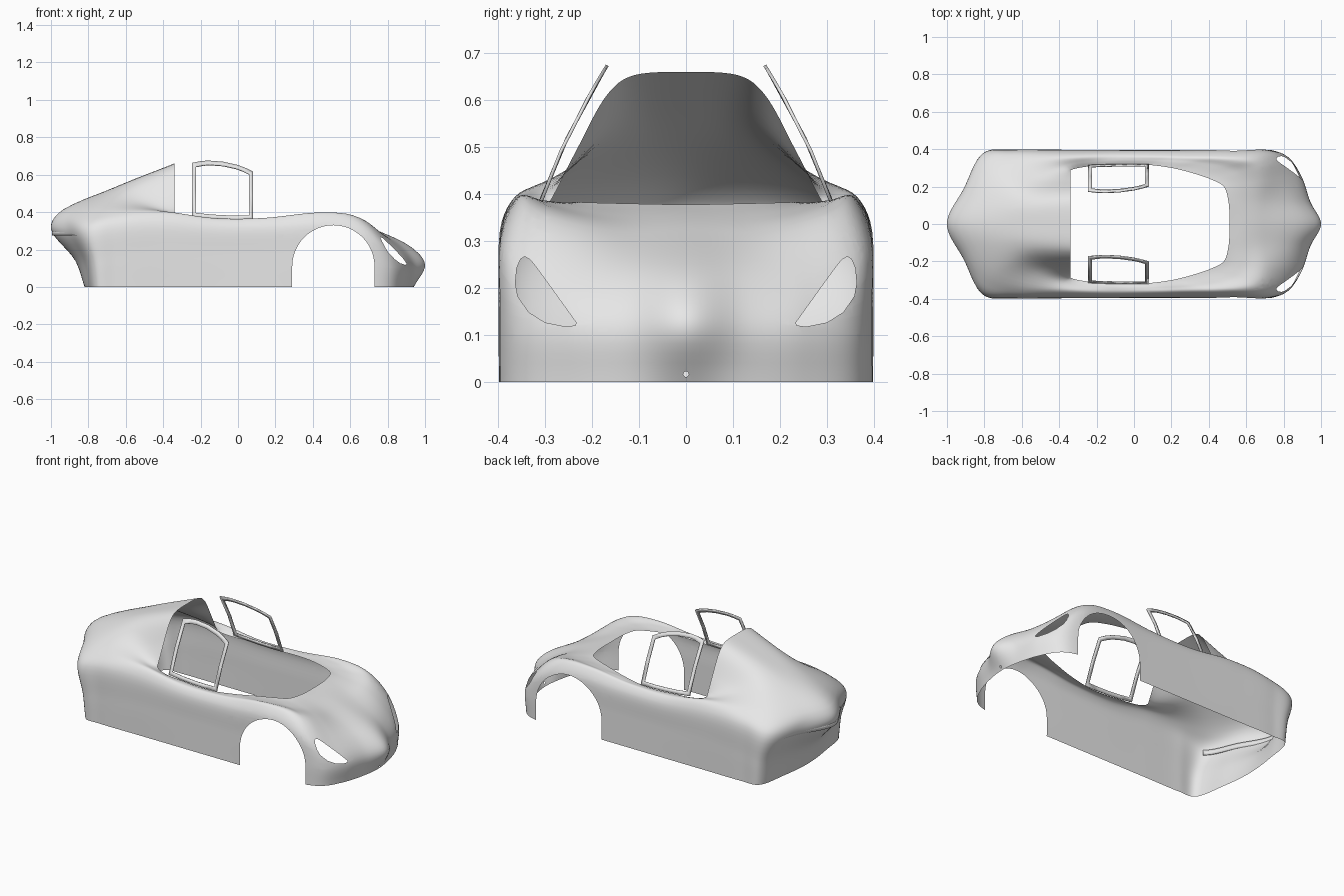
import bpy
import bmesh
import math
from mathutils import Vector

cube = bpy.data.objects.get("Cube")
if cube:
    bpy.data.objects.remove(cube, do_unlink=True)

# One plain colour for everything
grey = bpy.data.materials.new("light grey")
grey.use_nodes = True
colour = (0.8, 0.8, 0.8, 1)
grey.diffuse_color = colour
grey.node_tree.nodes["Principled BSDF"].inputs["Base Color"].default_value = colour


def make_object(name, bm, thickness=0):
    """Turn the left half into a mirrored, smooth-shaded object."""
    mesh = bpy.data.meshes.new(name)
    bm.to_mesh(mesh)
    bm.free()
    mesh.materials.append(grey)
    obj = bpy.data.objects.new(name, mesh)
    bpy.context.collection.objects.link(obj)
    mirror = obj.modifiers.new("Mirror", 'MIRROR')
    mirror.use_axis = (False, True, False)
    mirror.merge_threshold = 0.0005
    if thickness:
        solid = obj.modifiers.new("Solidify", 'SOLIDIFY')
        solid.thickness = thickness
        solid.offset = 0
    bpy.ops.object.select_all(action='DESELECT')
    bpy.context.view_layer.objects.active = obj
    obj.select_set(True)
    bpy.ops.object.shade_smooth_by_angle(angle=math.radians(40))
    return obj


def spline(points, steps):
    """Centripetal spline through all points but the first and last."""
    result = []
    for k in range(1, len(points) - 2):
        p = points[k - 1:k + 3]
        knots = [0.0]
        for a, b in zip(p, p[1:]):
            knots.append(knots[-1] + max((b - a).length, 0.0001) ** 0.5)
        for s in range(steps):
            t = knots[1] + (knots[2] - knots[1]) * s / steps
            level = p
            for width in (1, 2, 3):
                level = [a.lerp(b, (t - knots[i]) / (knots[i + width] - knots[i]))
                         if width != 2 else
                         a.lerp(b, (t - knots[i]) / (knots[i + 2] - knots[i]))
                         for i, (a, b) in enumerate(zip(level, level[1:]))] \
                    if width < 3 else [level[0].lerp(
                        level[1], (t - knots[1]) / (knots[2] - knots[1]))]
            result.append(level[0])
    result.append(points[-2].copy())
    return result


def flip(p):
    return Vector((p.x, -p.y, p.z))


def rail_curve(rail, steps=8):
    """Rail from nose centre to tail centre, smooth across the middle."""
    return spline([flip(rail[1])] + rail + [flip(rail[-2])], steps)


def vectors(rows):
    return [Vector(r) for r in rows]


# Body rails from nose centre, along the left side, to tail centre
bottom = vectors((x, y, 0) for x, y in [
    (.94, 0), (.925, .12), (.885, .25), (.82, .355), (.73, .395), (.5, .396),
    (.2, .396), (-.1, .396), (-.4, .396), (-.65, .396), (-.755, .385),
    (-.8, .2), (-.82, 0)])
belt = vectors([
    (1, 0, .12), (.94, .12, .12), (.895, .25, .12), (.825, .355, .12),
    (.73, .395, .14), (.5, .396, .18), (.2, .394, .18), (-.1, .394, .18),
    (-.4, .396, .18), (-.65, .396, .16), (-.77, .385, .14), (-.83, .2, .14),
    (-.87, 0, .14)])
waist = vectors([
    (.93, 0, .21), (.87, .12, .22), (.83, .25, .225), (.78, .35, .24),
    (.7, .388, .28), (.5, .392, .33), (.2, .39, .32), (-.1, .39, .32),
    (-.4, .39, .345), (-.65, .39, .335), (-.81, .37, .31), (-.91, .19, .305),
    (-1, 0, .31)])
shoulder = vectors([
    (.7, 0, .32), (.7, .12, .318), (.7, .23, .335), (.67, .31, .36),
    (.6, .345, .385), (.45, .36, .392), (.18, .365, .365), (-.1, .365, .362),
    (-.38, .355, .4), (-.6, .345, .402), (-.78, .3, .39), (-.9, .15, .388),
    (-.965, 0, .39)])
opening = vectors([
    (.51, 0, .378), (.505, .12, .38), (.48, .2, .382), (.42, .235, .383),
    (.32, .27, .38), (.2, .3, .37), (.05, .318, .358), (-.12, .318, .362),
    (-.34, .287, .388), (-.34, .235, .49), (-.34, .165, .615),
    (-.34, .12, .65), (-.34, 0, .66)])
canopy = [(a + b) / 2 + Vector((0, 0, .005))
          for a, b in zip(shoulder[:8], opening)]
canopy += vectors([(-.36, .315, .395), (-.5, .25, .45), (-.6, .17, .515),
                   (-.64, .1, .532), (-.65, 0, .537)])

# Loft the half shell across the rails
curves = [rail_curve(r) for r in (bottom, belt, waist, shoulder, canopy, opening)]
for p in curves[-1]:
    p.x = max(p.x, opening[-1].x)
body = bmesh.new()
grid = []
for section in zip(*curves):
    section = list(section)
    ends = [2 * section[0] - section[1]], [2 * section[-1] - section[-2]]
    profile = spline(ends[0] + section + ends[1], 6)
    grid.append([body.verts.new(p) for p in profile])
for a, b in zip(grid, grid[1:]):
    for j in range(len(a) - 1):
        body.faces.new((a[j], b[j], b[j + 1], a[j + 1]))


def cut_hole(bm, outline, axes, region):
    """Cut a convex counter-clockwise outline straight through a region."""
    u, v = axes
    low = [min(p[k] for p in outline) - .03 for k in (0, 1)]
    high = [max(p[k] for p in outline) + .03 for k in (0, 1)]
    planes = []

    def remaining():
        found = []
        for f in bm.faces:
            c = f.calc_center_median()
            if (region(c) and low[0] < c[u] < high[0] and low[1] < c[v] < high[1]
                    and all((c - q).dot(m) < 0 for q, m in planes)):
                found.append(f)
        return found

    for a, b in zip(outline, outline[1:] + outline[:1]):
        point, normal = Vector((0, 0, 0)), Vector((0, 0, 0))
        point[u], point[v] = a
        normal[u], normal[v] = b[1] - a[1], a[0] - b[0]
        normal.normalize()
        faces = remaining()
        edges = {e for f in faces for e in f.edges}
        verts = {w for f in faces for w in f.verts}
        bmesh.ops.bisect_plane(bm, geom=list(verts) + list(edges) + faces,
                               dist=0.00001, plane_co=point, plane_no=normal)
        planes.append((point, normal))
    bmesh.ops.delete(bm, geom=remaining(), context='FACES')


# Front wheel arch, headlight opening and small nose hole
arch = [(.29, -.05), (.73, -.05)]
arch += [(.51 + .22 * math.cos(a), .11 + .22 * math.sin(a))
         for a in (math.pi * k / 24 for k in range(25))]
cut_hole(body, arch, (0, 2), lambda c: c.y > .3)
lamp = [(.235, .121), (.255, .118), (.3, .127), (.335, .149), (.358, .183),
        (.363, .21), (.36, .243), (.352, .262), (.343, .267), (.332, .261),
        (.318, .244), (.29, .205), (.25, .15), (.234, .127)]
cut_hole(body, lamp, (1, 2), lambda c: c.x > .6)
dot = [(.006 * math.cos(a), .017 + .006 * math.sin(a))
       for a in (math.tau * k / 12 for k in range(12))]
cut_hole(body, dot, (1, 2), lambda c: c.x > .6)
make_object("body_shell", body)

# Side window frames leaning inwards
outer = [(-.245, .375), (-.16, .366), (-.08, .361), (0, .359), (.08, .36),
         (.08, .49), (.08, .615), (.04, .635), (0, .65), (-.08, .668),
         (-.16, .674), (-.2, .671), (-.245, .662), (-.245, .52)]
mid_x, mid_z = -.0825, .515


def frame_point(x, z):
    h = z - .36
    return Vector((x, .318 - .336 * h - .455 * h * h, z))


frame = bmesh.new()
rings = []
for sx, sz in ((1, 1), (.875, .86)):
    flat = [(mid_x + (x - mid_x) * sx, mid_z + (z - mid_z) * sz) for x, z in outer]
    rings.append([frame.verts.new(frame_point(x, z)) for x, z in flat])
for i in range(len(outer)):
    j = (i + 1) % len(outer)
    frame.faces.new((rings[0][i], rings[1][i], rings[1][j], rings[0][j]))
make_object("window_frames", frame, .007)

# Light strip wrapped round the tail
strip = bmesh.new()
path = rail_curve(waist)[-17:]
pairs = [[strip.verts.new((p.x * .992, p.y * 1.003, z)) for z in (.275, .305)]
         for p in path]
for a, b in zip(pairs, pairs[1:]):
    strip.faces.new((a[0], b[0], b[1], a[1]))
make_object("tail_light_strip", strip, .006)
